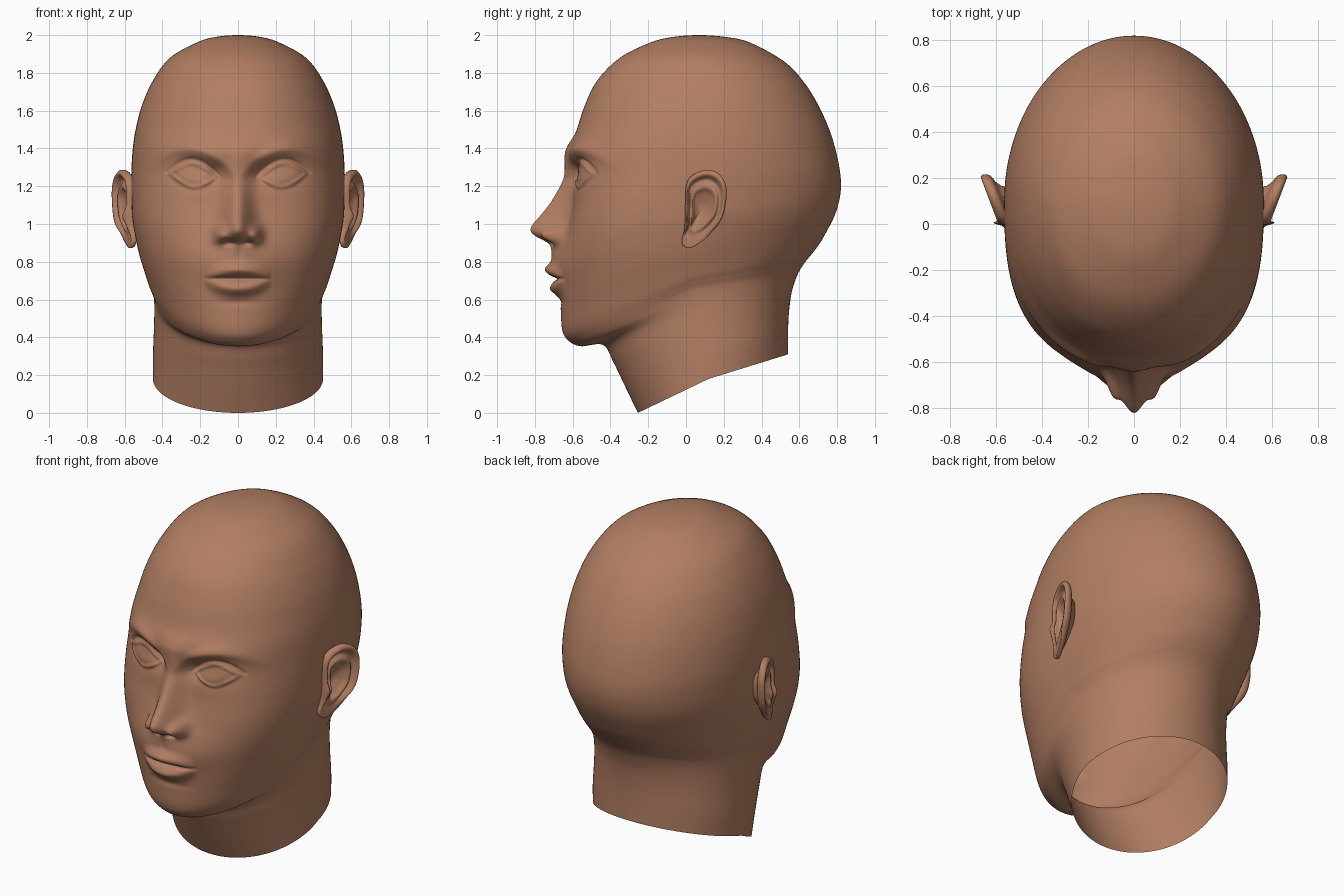
import bpy, bmesh, math

if "Cube" in bpy.data.objects:
    bpy.data.objects.remove(bpy.data.objects["Cube"])

skin = bpy.data.materials.new("brown_clay")
skin.diffuse_color = (0.45, 0.21, 0.125, 1)
skin.use_nodes = True
skin.node_tree.nodes["Principled BSDF"].inputs["Base Color"].default_value = skin.diffuse_color


def catmull(a, b, c, d, t):
    return [0.5 * (2 * q + (r - p) * t + (2 * p - 5 * q + 4 * r - s) * t * t
                   + (3 * q - p - 3 * r + s) * t ** 3) for p, q, r, s in zip(a, b, c, d)]


def g(*us):
    return math.exp(-sum(u * u for u in us))


def lerp_table(table, z):
    if z >= table[0][0]:
        return table[0][1]
    for (z0, v0), (z1, v1) in zip(table, table[1:]):
        if z >= z1:
            return v1 + (v0 - v1) * (z - z1) / (z0 - z1)
    return table[-1][1]


def smooth_table(table, z):
    return sum(lerp_table(table, z + o) for o in (-0.012, -0.004, 0.004, 0.012)) / 4


def make_object(name, rows, closed_end=False):
    """Skin a list of closed rings into a smooth mesh."""
    bm = bmesh.new()
    rings = [[bm.verts.new(p) for p in row] for row in rows]
    n = len(rings[0])
    for a, b in zip(rings, rings[1:]):
        for i in range(n):
            j = (i + 1) % n
            bm.faces.new((a[i], a[j], b[j], b[i]))
    if closed_end:
        bm.faces.new(rings[-1])
    bmesh.ops.remove_doubles(bm, verts=bm.verts, dist=1e-5)
    bmesh.ops.recalc_face_normals(bm, faces=bm.faces)
    for f in bm.faces:
        f.smooth = True
    me = bpy.data.meshes.new(name)
    bm.to_mesh(me)
    bm.free()
    me.materials.append(skin)
    ob = bpy.data.objects.new(name, me)
    bpy.context.collection.objects.link(ob)
    return ob


# Head rings from crown to neck cut: midline front (y, z)
FRONT = [(.07, 2), (-.07, 1.99), (-.19, 1.96), (-.35, 1.88), (-.47, 1.76), (-.535, 1.63),
         (-.575, 1.51), (-.61, 1.40), (-.60, 1.26), (-.60, 1.12), (-.625, .97), (-.645, .82),
         (-.65, .68), (-.66, .55), (-.655, .44), (-.625, .385), (-.56, .353), (-.44, .36),
         (-.385, .27), (-.32, .135), (-.255, 0)]
# widest point at the side (half width, y, z)
SIDE = [(0, .07, 2), (.12, .07, 1.99), (.22, .08, 1.96), (.36, .09, 1.88), (.45, .1, 1.76),
        (.508, .1, 1.63), (.54, .1, 1.51), (.557, .1, 1.40), (.565, .1, 1.27), (.565, .08, 1.15),
        (.56, .06, 1.04), (.545, .04, .95), (.525, .02, .86), (.50, .02, .78), (.48, .03, .72),
        (.465, .04, .69), (.45, .05, .65), (.443, .08, .57), (.445, .1, .45), (.45, .12, .31),
        (.45, .12, .18)]
# midline back (y, z)
BACK = [(.07, 2), (.21, 1.99), (.34, 1.96), (.52, 1.86), (.625, 1.75), (.70, 1.63),
        (.755, 1.51), (.79, 1.40), (.815, 1.28), (.82, 1.19), (.808, 1.11), (.785, 1.04),
        (.75, .97), (.71, .90), (.665, .84), (.625, .79), (.59, .73), (.56, .64),
        (.545, .53), (.54, .42), (.54, .31)]
# squareness of the front half
POWER = [2, 2, 2, 2.05, 2.1, 2.15, 2.2, 2.3, 2.5, 2.7, 2.65, 2.45, 2.2, 2.0, 1.9,
         1.9, 1.95, 2, 2, 2, 2]

# Nose: ridge height and half width by z
NOSE_H = [(1.47, 0), (1.38, .03), (1.30, .04), (1.24, .046), (1.11, .118), (1.0, .184),
          (.97, .190), (.945, .165), (.92, .11), (.90, .055), (.87, .028), (.83, .01), (.80, 0)]
NOSE_W = [(1.47, .15), (1.38, .12), (1.30, .075), (1.24, .062), (1.1, .07), (1.0, .075),
          (.94, .078), (.90, .10), (.80, .10)]


def face_relief(x, z):
    """Forward push of the face surface at (x, z)."""
    x = abs(x)
    d = 0.0
    # nose ridge, wings and nostrils
    if 0.78 < z < 1.5:
        d += smooth_table(NOSE_H, z) * g(x / smooth_table(NOSE_W, z))
        d += .07 * g((x - .092) / .036, (z - .945) / .042)
        d -= .035 * g((x - .045) / .025, (z - .9) / .014)
    # muzzle, lips, mouth line and philtrum
    d += .065 * g(x / .2, (z - .79) / .14)
    f = max(0, 1 - (x / .175) ** 2)
    if f > 0:
        d += .038 * f * g((z - .712 - .045 * f ** .7) / .034)
        d += .042 * f * g((z - .708 + .052 * f ** .7) / .035)
        d -= .024 * f ** .5 * g((z - .71) / .011)
    d -= .006 * g(x / .02, (z - .83) / .035)
    d -= .006 * g(x / .12, (z - .585) / .02)
    # brow ridge, eye socket and inner corner
    if 1.0 < z < 1.6:
        d += .024 * g((x - .24) / .17, (z - 1.40 + 2.2 * (x - .27) ** 2) / .038)
        d -= .040 * g((x - .21) / .12, (z - 1.27) / .065)
        d -= .022 * g((x - .11) / .04, (z - 1.27) / .055)
        # almond eye: lids around a bulging ball
        u = (x - .237) / .108
        v = (z - 1.257 - .008 * u) / .05
        r = u * u + abs(v)
        d += .014 * g((r - 1.2) / .22) + .034 * max(0, 1 - u * u - v * v * .8) ** .8
        if v > 0:
            d -= .008 * g((r - 1.75) / .2)
    return d


# Head and neck in one loft
def head_ring(p, count=256):
    yf, zf, w, yc, zs, yb, zb, n = p
    ring = []
    for i in range(count):
        phi = 2 * math.pi * i / count
        a = phi - 0.5 * math.sin(phi)          # denser towards the face
        s, c = math.sin(a), math.cos(a)
        k = n if c > 0 else 2.0
        r = (abs(s) ** k + abs(c) ** k) ** (1 / k)
        x, q = w * s / r, abs(c) / r
        ye, ze = (yf, zf) if c > 0 else (yb, zb)
        y, z = yc + (ye - yc) * q, zs + (ze - zs) * q
        if y < -0.3 and 0.4 < z < 1.7:
            y -= face_relief(x, z)
        ring.append((x, y, z))
    return ring


keys = [f + s + b + (n,) for f, s, b, n in zip(FRONT, SIDE, BACK, POWER)]
first = [v1 if i in (1, 4, 6, 7) else 2 * v0 - v1
         for i, (v0, v1) in enumerate(zip(keys[0], keys[1]))]
last = [2 * a - b for a, b in zip(keys[-1], keys[-2])]
pts = [first] + keys + [last]
rows = []
for i in range(len(keys) - 1):
    steps = 22 if 7 <= i < 14 else 8
    rows += [head_ring(catmull(*pts[i:i + 4], t / steps)) for t in range(steps)]
rows.append(head_ring(keys[-1]))
make_object("head_and_neck", rows)

# Ears: outline (y, z), filled by rings with helix and concha relief
EAR = [(0, 1.20), (.03, 1.255), (.11, 1.287), (.18, 1.26), (.215, 1.18), (.195, 1.04),
       (.13, .95), (.065, .895), (.01, .872), (-.022, .905), (-.008, .98), (-.004, 1.1)]
CY, CZ = .085, 1.08
outline = []
for i in range(len(EAR)):
    quad = [EAR[(i + k) % len(EAR)] for k in (-1, 0, 1, 2)]
    outline += [catmull(*quad, t / 8) for t in range(8)]


def ear_ring(rho, back=None):
    ring = []
    for oy, oz in outline:
        y, z = CY + rho * (oy - CY), CZ + rho * (oz - CZ)
        x = .57 + .38 * y
        if back is None:
            lobe = 1 / (1 + math.exp((.96 - z) / .015))   # relief fades on the lobe
            x += lobe * (.022 * g((rho - .9) / .09) - .012 * g((rho - .74) / .08)
                         + .014 * g((rho - .56) / .09) - .04 * g(rho / .42))
            x += .025 * g((y - .015) / .022, (z - 1.04) / .035)   # tragus
        else:
            x += back
        ring.append((x, y, z))
    return ring


ear_rows = [ear_ring(k / 24) for k in range(25)]
ear_rows += [ear_ring(r, b) for r, b in
             ((1.0, -.012), (.97, -.024), (.9, -.03), (.78, -.035), (.62, -.055), (.52, -.14))]
make_object("right_ear", ear_rows, True)
make_object("left_ear", [[(-x, y, z) for x, y, z in row] for row in ear_rows], True)
